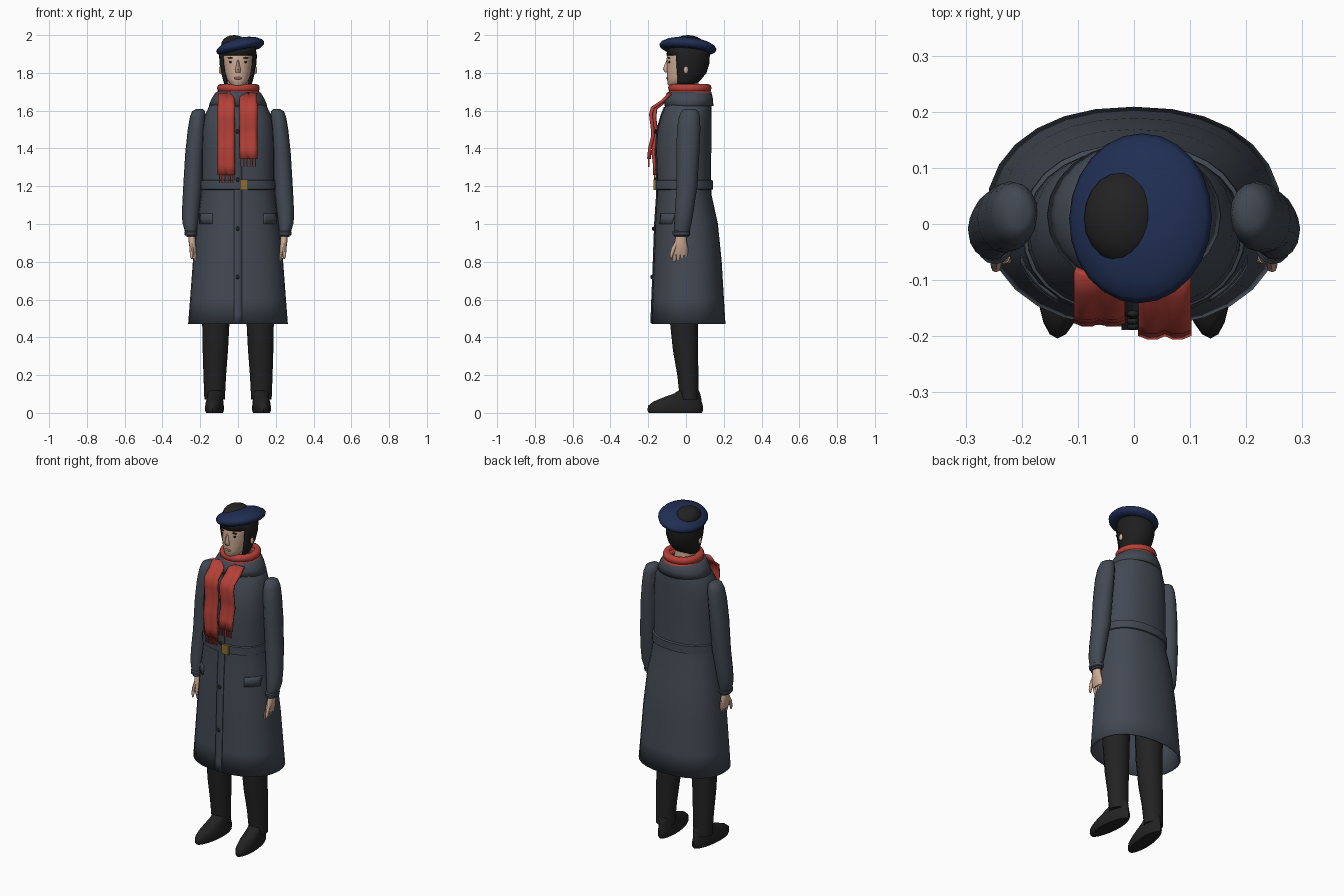
import bpy, bmesh, math
from mathutils import Matrix, Vector

if "Cube" in bpy.data.objects:
    bpy.data.objects.remove(bpy.data.objects["Cube"])


def material(name, r, g, b):
    m = bpy.data.materials.new(name)
    m.diffuse_color = (r, g, b, 1)
    m.use_nodes = True
    m.node_tree.nodes["Principled BSDF"].inputs["Base Color"].default_value = m.diffuse_color
    return m


COAT = material("slate_wool", 0.055, 0.066, 0.086)
SCARF = material("red_knit", 0.46, 0.052, 0.038)
NAVY = material("navy_felt", 0.014, 0.027, 0.085)
BLACK = material("black_cloth", 0.016, 0.016, 0.016)
HAIR = material("dark_hair", 0.013, 0.013, 0.014)
SKIN = material("skin", 0.62, 0.41, 0.30)
GOLD = material("brass", 0.25, 0.15, 0.035)
LIPS = material("lips", 0.38, 0.15, 0.12)


def finish(name, bm, mat, thick=0, angle=45, recalc=True):
    if recalc:
        bmesh.ops.recalc_face_normals(bm, faces=bm.faces)
    me = bpy.data.meshes.new(name)
    bm.to_mesh(me)
    bm.free()
    me.materials.append(mat)
    ob = bpy.data.objects.new(name, me)
    bpy.context.collection.objects.link(ob)
    if thick:
        mod = ob.modifiers.new("thickness", "SOLIDIFY")
        mod.thickness, mod.offset = thick, 0
    bpy.ops.object.select_all(action="DESELECT")
    bpy.context.view_layer.objects.active = ob
    ob.select_set(True)
    bpy.ops.object.shade_smooth_by_angle(angle=math.radians(angle))
    return ob


def loft_bm(rings, n=20, p=2.0, caps=(True, True)):
    """Skin horizontal superellipse rings given as (x, y, z, rx, ry)."""
    bm = bmesh.new()
    loops = []
    for x, y, z, rx, ry in rings:
        loop = []
        for i in range(n):
            c, s = math.cos(math.tau * i / n), math.sin(math.tau * i / n)
            loop.append(bm.verts.new((x + rx * math.copysign(abs(c) ** (2 / p), c),
                                      y + ry * math.copysign(abs(s) ** (2 / p), s), z)))
        loops.append(loop)
    for a, b in zip(loops, loops[1:]):
        for i in range(n):
            j = (i + 1) % n
            bm.faces.new((a[i], a[j], b[j], b[i]))
    if caps[0]:
        bm.faces.new(loops[0][::-1])
    if caps[1]:
        bm.faces.new(loops[-1])
    return bm


def loft(name, rings, mat, n=20, p=2.0, caps=(True, True), thick=0, angle=45):
    return finish(name, loft_bm(rings, n, p, caps), mat, thick, angle)


def ball(name, pos, size, mat, seg=12):
    bm = bmesh.new()
    bmesh.ops.create_uvsphere(bm, u_segments=seg, v_segments=max(6, seg // 2), radius=1)
    bm.transform(Matrix.Translation(pos) @ Matrix.Diagonal((*size, 1)))
    return finish(name, bm, mat)


def box(name, pos, size, mat):
    bm = bmesh.new()
    bmesh.ops.create_cube(bm, size=1)
    bm.transform(Matrix.Translation(pos) @ Matrix.Diagonal((*size, 1)))
    return finish(name, bm, mat)


def sheet(name, rows, mat, thick):
    """Grid surface from rows of points."""
    bm = bmesh.new()
    vs = [[bm.verts.new(q) for q in row] for row in rows]
    for a, b in zip(vs, vs[1:]):
        for i in range(len(a) - 1):
            bm.faces.new((a[i], a[i + 1], b[i + 1], b[i]))
    return finish(name, bm, mat, thick)


# Coat body: height, front y, back y, half width
P = 2.25
PROFILE = [(0.47, -.18, .205, .26), (0.6, -.175, .197, .25), (0.8, -.167, .185, .235),
           (1.0, -.16, .165, .215), (1.15, -.15, .132, .192), (1.25, -.15, .128, .187),
           (1.4, -.155, .13, .187), (1.5, -.147, .13, .183), (1.57, -.128, .13, .173),
           (1.62, -.108, .13, .15), (1.66, -.095, .127, .12), (1.69, -.088, .122, .1)]
loft("coat", [(0, (f + b) / 2, z, w, (b - f) / 2) for z, f, b, w in PROFILE],
     COAT, 28, P, (False, False), 0.008, 60)


def front_y(x, z):
    """Front surface of the coat."""
    for a, b in zip(PROFILE, PROFILE[1:]):
        if z <= b[0]:
            t = (z - a[0]) / (b[0] - a[0])
            f, k, w = (a[i] + (b[i] - a[i]) * t for i in (1, 2, 3))
            return (f + k) / 2 - (k - f) / 2 * max(0, 1 - abs(x / w) ** P) ** (1 / P)
    return PROFILE[-1][1]


def coat_patch(name, x0, x1, z0, z1, nx, nz):
    xs = [x0 + (x1 - x0) * i / nx for i in range(nx + 1)]
    zs = [z0 + (z1 - z0) * i / nz for i in range(nz + 1)]
    return sheet(name, [[(x, front_y(x, z) - 0.006, z) for x in xs] for z in zs], COAT, 0.006)


# Coat details: placket, pocket flaps, collar, belt, buckle, buttons
coat_patch("placket", -.022, .02, .475, 1.62, 2, 24)
for s, side in ((-1, "left"), (1, "right")):
    coat_patch(side + "_pocket_flap", s * .135, s * .2, 1.0, 1.055, 6, 2)
loft("collar", [(0, .015, 1.625, .15, .125), (0, .015, 1.66, .136, .123),
                (0, .017, 1.69, .118, .115), (0, .017, 1.70, .1, .1)],
     COAT, 24, 2, (False, False), 0.01, 60)
loft("belt", [(0, -.01, 1.178, .186, .138), (0, -.01, 1.184, .2, .152),
              (0, -.01, 1.23, .198, .152), (0, -.01, 1.237, .184, .138)],
     COAT, 28, P, (False, False), 0, 60)
box("buckle", (.032, -.165, 1.208), (.044, .012, .056), GOLD)
for z in (.72, .975, 1.235, 1.49):
    ball("button", (-.002, front_y(0, z) - .012, z), (.011, .007, .011), BLACK, 10)

# Sleeves, cuffs, hands, legs and shoes
for s, side in ((-1, "left"), (1, "right")):
    arm = [(.205, .02, 1.608, .018, .028), (.209, .02, 1.597, .034, .045),
           (.213, .018, 1.565, .042, .056), (.22, .014, 1.5, .046, .062),
           (.23, .01, 1.38, .049, .061), (.24, .005, 1.2, .05, .055),
           (.25, -.008, 1.08, .046, .05), (.253, -.016, 1.01, .042, .047),
           (.25, -.023, .96, .031, .042), (.246, -.026, .93, .025, .037)]
    loft(side + "_sleeve", [(s * x, y, z, a, b) for x, y, z, a, b in arm], COAT, 16)
    loft(side + "_cuff", [(s * .248, -.025, z, a, a + .011) for z, a in
                          ((.938, .027), (.942, .034), (.958, .036), (.964, .03))], COAT, 16)
    palm = [(.245, -.026, .945, .018, .026), (.243, -.028, .91, .019, .031),
            (.238, -.03, .87, .018, .041), (.23, -.031, .835, .014, .04)]
    loft(side + "_palm", [(s * x, y, z, a, b) for x, y, z, a, b in palm], SKIN, 12)
    for i, tip in enumerate((.785, .77, .772, .79)):
        y = -.06 + i * .02
        loft(side + "_finger", [(s * .232, y, .85, .011, .011), (s * .222, y, .81, .010, .010),
                                (s * .21, y, tip + .008, .008, .009),
                                (s * .207, y, tip, .004, .005)], SKIN, 8)
    loft(side + "_thumb", [(s * .243, -.045, .905, .011, .014), (s * .245, -.066, .87, .011, .012),
                           (s * .246, -.077, .835, .009, .009),
                           (s * .244, -.08, .815, .004, .004)], SKIN, 8)
    leg = [(.115, -.01, .8, .08, .08), (.117, -.012, .5, .073, .075), (.12, -.003, .33, .067, .066),
           (.123, .01, .2, .06, .056), (.124, .017, .07, .054, .049)]
    loft(side + "_trouser_leg", [(s * x, y, z, a, b) for x, y, z, a, b in leg], BLACK, 16)
    shoe = [(-.057, 0, .043, .14), (-.057, .012, .048, .147), (-.056, .038, .048, .145),
            (-.045, .06, .045, .128), (-.02, .082, .042, .1), (.004, .1, .042, .072),
            (.014, .118, .044, .054)]
    bm = loft_bm([(0, y, z, a, b) for y, z, a, b in shoe], 20)
    for v in bm.verts:  # toes taper and turn outward
        v.co.x = s * .12 + v.co.x * (1 + .4 * min(0, v.co.y + .1)) - s * v.co.y * .08
    finish(side + "_shoe", bm, BLACK)

# Neck, head and facial features
loft("neck", [(0, .012, 1.62, .06, .06), (0, .008, 1.78, .054, .058)], SKIN, 16)
loft("head", [(0, -.062, 1.728, .022, .025), (0, -.05, 1.74, .042, .048),
              (0, -.03, 1.77, .06, .07), (0, -.012, 1.81, .071, .089),
              (0, -.003, 1.86, .078, .1), (0, 0, 1.91, .08, .1), (0, 0, 1.95, .066, .08)],
     SKIN, 24, 2.1, angle=60)
loft("nose", [(0, -.096, 1.868, .006, .007), (0, -.103, 1.84, .009, .012),
              (0, -.106, 1.818, .015, .016), (0, -.1, 1.803, .013, .011)], SKIN, 8)
ball("mouth", (0, -.098, 1.772), (.022, .007, .007), LIPS)
for s, side in ((-1, "left"), (1, "right")):
    ball(side + "_eye", (s * .037, -.088, 1.858), (.011, .006, .007), HAIR)
    ball(side + "_eyebrow", (s * .038, -.09, 1.879), (.018, .007, .004), HAIR)
    ball(side + "_ear", (s * .093, 0, 1.815), (.009, .013, .02), SKIN)

# Hair shell, opened around the face
bm = loft_bm([(0, -.012, 1.735, .066, .055), (0, -.002, 1.76, .075, .073),
              (0, .008, 1.8, .085, .096), (0, .011, 1.85, .094, .109),
              (0, .011, 1.892, .096, .111), (0, .011, 1.93, .09, .105), (0, .01, 1.955, .07, .08)],
             32, 2, (False, True))
bmesh.ops.delete(bm, geom=[f for f in bm.faces if f.calc_center_median().z < 1.89
                           and f.calc_center_median().y < -.045], context="FACES")
finish("hair", bm, HAIR, .008, 60)

# Tilted beret with a dark crown patch
bm = loft_bm([(0, 0, -.022, .085, .1), (0, 0, -.024, .108, .128), (0, 0, -.012, .125, .147),
              (0, 0, .002, .13, .152), (0, 0, .015, .122, .143), (0, 0, .03, .098, .115),
              (0, 0, .041, .064, .075), (0, 0, .046, .03, .035)], 24)
bm.transform(Matrix.Translation((.012, .01, 1.937)) @ Matrix.Rotation(-.21, 4, "Y")
             @ Matrix.Rotation(-.09, 4, "X"))
finish("beret", bm, NAVY, angle=60)
ball("crown_patch", (-.02, .01, 1.95), (.069, .084, .05), BLACK, 20)

# Scarf: two coils round the neck, two hanging tails with fringe
for name, z, r in (("scarf_lower_coil", 1.685, .106), ("scarf_upper_coil", 1.718, .104)):
    loft(name, [(.002, .02, z + h, r + d, r + d + .002) for h, d in
                ((-.02, -.03), (-.022, -.008), (-.012, .006), (.004, .009), (.017, .004),
                 (.023, -.01), (.018, -.028))], SCARF, 24, 2, (False, False), 0, 70)


def tail(name, x0, x1, path):
    rows = [[(x0 + (x1 - x0) * i / 6, y + .004 * math.cos(math.pi * i / 1.5), z)
             for i in range(7)] for y, z in path]
    sheet(name, rows, SCARF, .014)
    y, z = path[-1]
    for i in range(6):
        x = x0 + (x1 - x0) * (i + .5) / 6
        box(name + "_fringe", (x, y, z - .02), (.006, .007, .045), SCARF)


tail("left_scarf_tail", -.105, -.018, [(-.085, 1.69), (-.12, 1.645), (-.163, 1.61), (-.168, 1.56),
     (-.16, 1.5), (-.168, 1.43), (-.174, 1.38), (-.166, 1.31), (-.166, 1.26)])
tail("right_scarf_tail", .01, .1, [(-.085, 1.69), (-.125, 1.65), (-.178, 1.615), (-.187, 1.58),
     (-.178, 1.51), (-.175, 1.47), (-.192, 1.4), (-.197, 1.345)])
